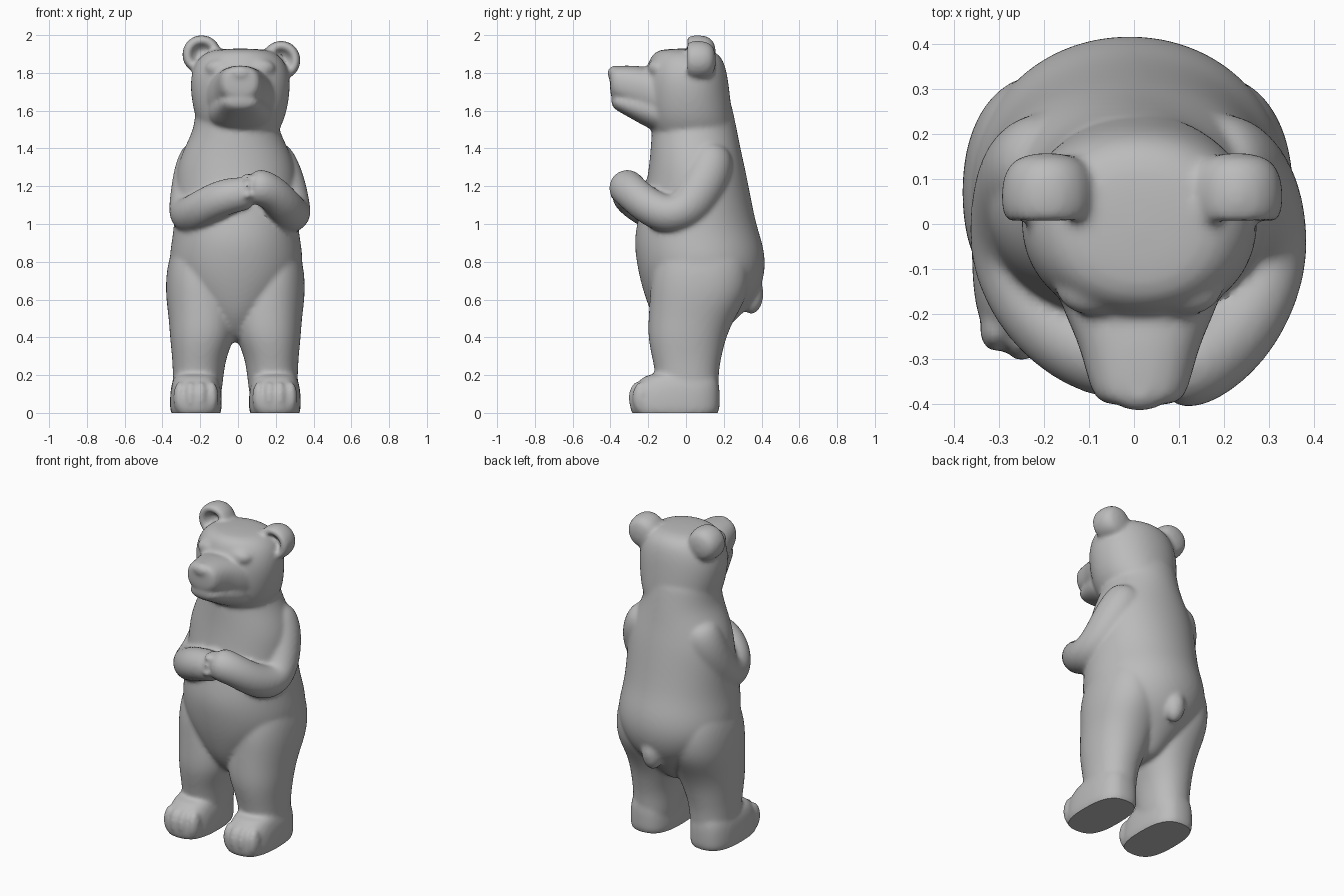
import bpy
import bmesh
from math import cos, sin, tau, copysign
from mathutils import Vector, Quaternion, Matrix

cube = bpy.data.objects.get("Cube")
if cube:
    bpy.data.objects.remove(cube, do_unlink=True)

SIDES = 24
bm = bmesh.new()


def oval(power=2.0):
    """Unit outline, rounder or boxier depending on the power."""
    pts = []
    for i in range(SIDES):
        c, s = cos(tau * i / SIDES), sin(tau * i / SIDES)
        pts.append((copysign(abs(c) ** (2 / power), c) * 1.015,
                    copysign(abs(s) ** (2 / power), s) * 1.015))
    return pts


def bridge(rings):
    """Skin a list of point rings into a closed form."""
    loops = [[bm.verts.new(p) for p in ring] for ring in rings]
    faces = [bm.faces.new(loops[0][::-1]), bm.faces.new(loops[-1])]
    for a, b in zip(loops, loops[1:]):
        for i in range(SIDES):
            j = (i + 1) % SIDES
            faces.append(bm.faces.new((a[i], a[j], b[j], b[i])))
    bmesh.ops.recalc_face_normals(bm, faces=faces)


def stack(cx, levels, power=2.0):
    """Upright form: levels are (z, half width, front y, back y)."""
    bridge([[(cx + w * u, (f + b) / 2 + (b - f) / 2 * v, z)
             for u, v in oval(power)] for z, w, f, b in levels])


def snout(cx, levels, power=2.0):
    """Forward form: levels are (y, half width, bottom z, top z)."""
    bridge([[(cx + w * u, y, (lo + hi) / 2 + (hi - lo) / 2 * v)
             for u, v in oval(power)] for y, w, lo, hi in levels])


def limb(path):
    """Round tube through (x, y, z, radius) points."""
    pts = [Vector(p[:3]) for p in path]
    last, turn, rings = Vector((0, 0, 1)), Quaternion(), []
    for i, p in enumerate(pts):
        way = (pts[min(i + 1, len(pts) - 1)] - pts[max(i - 1, 0)]).normalized()
        turn = last.rotation_difference(way) @ turn
        last = way
        r = path[i][3]
        rings.append([p + turn @ Vector((u * r, v * r, 0)) for u, v in oval()])
    bridge(rings)


def lump(center, size):
    """Ellipsoid."""
    m = Matrix.Translation(center) @ Matrix.Diagonal((*size, 1))
    bmesh.ops.create_uvsphere(bm, u_segments=16, v_segments=12, radius=1.02, matrix=m)


# Torso and neck
stack(-0.01, [(0.37, 0.06, -0.06, 0.14), (0.44, 0.12, -0.13, 0.21),
              (0.52, 0.19, -0.18, 0.29), (0.60, 0.27, -0.21, 0.365),
              (0.70, 0.335, -0.24, 0.408), (0.80, 0.355, -0.26, 0.42),
              (0.90, 0.34, -0.272, 0.403), (1.0, 0.325, -0.26, 0.368),
              (1.2, 0.32, -0.21, 0.33), (1.3, 0.312, -0.195, 0.31),
              (1.4, 0.275, -0.185, 0.287), (1.5, 0.222, -0.18, 0.268),
              (1.6, 0.215, -0.17, 0.247), (1.7, 0.2, -0.12, 0.225)], 2.05)

# Tail
lump((-0.01, 0.345, 0.63), (0.065, 0.066, 0.105))

# Legs, feet and toes
for side, shift in ((-1, 0), (1, -0.028)):
    leg = [(-0.03, 0.12, -0.15, 0.175), (0.2, 0.132, -0.158, 0.167),
           (0.3, 0.143, -0.18, 0.187), (0.4, 0.17, -0.2, 0.21),
           (0.5, 0.181, -0.197, 0.255), (0.6, 0.189, -0.19, 0.315),
           (0.7, 0.183, -0.185, 0.335), (0.82, 0.165, -0.16, 0.325),
           (0.95, 0.12, -0.1, 0.27)]
    slant = [0.22, 0.211, 0.205, 0.189, 0.184, 0.19, 0.199, 0.202, 0.19]
    bridge([[(side * c + shift + w * u, (f + b) / 2 + (b - f) / 2 * v, z)
             for u, v in oval(2.2)] for c, (z, w, f, b) in zip(slant, leg)])
    foot_x = side * 0.223 + shift
    stack(foot_x, [(-0.05, 0.133, -0.285, 0.174), (0.05, 0.137, -0.3, 0.177),
                   (0.12, 0.134, -0.285, 0.177), (0.175, 0.122, -0.245, 0.17),
                   (0.215, 0.1, -0.19, 0.15)], 2.7)
    for i in range(4):
        step = i - 1.5
        lump((foot_x + step * 0.056, -0.257 + 0.01 * step * step, 0.08),
             (0.036, 0.05, 0.085))

# Folded arms, the left paw resting over the right
limb([(-0.17, 0.14, 1.43, 0.10), (-0.205, 0.13, 1.31, 0.127),
      (-0.23, 0.08, 1.18, 0.125), (-0.25, 0.0, 1.07, 0.117),
      (-0.258, -0.09, 1.035, 0.105), (-0.21, -0.2, 1.07, 0.097),
      (-0.1, -0.285, 1.135, 0.097), (0.0, -0.305, 1.16, 0.093),
      (0.09, -0.295, 1.16, 0.08)])
limb([(0.15, 0.14, 1.42, 0.10), (0.198, 0.13, 1.3, 0.127),
      (0.24, 0.075, 1.18, 0.125), (0.267, 0.0, 1.07, 0.118),
      (0.28, -0.09, 1.04, 0.107), (0.25, -0.2, 1.09, 0.097),
      (0.185, -0.285, 1.165, 0.092), (0.12, -0.318, 1.198, 0.098),
      (0.06, -0.32, 1.198, 0.086)])
for i in range(3):
    lump((0.05, -0.335 - 0.008 * i, 1.24 - 0.043 * i), (0.032, 0.055, 0.026))

# Head
stack(0.012, [(1.44, 0.17, -0.15, 0.23), (1.51, 0.212, -0.19, 0.245),
              (1.58, 0.242, -0.212, 0.243), (1.7, 0.262, -0.22, 0.229),
              (1.78, 0.26, -0.215, 0.219), (1.85, 0.24, -0.2, 0.203),
              (1.9, 0.197, -0.177, 0.175), (1.93, 0.13, -0.13, 0.11)], 2.1)

# Muzzle, lower jaw and nose
snout(0.012, [(-0.08, 0.2, 1.52, 1.80), (-0.18, 0.175, 1.55, 1.826),
              (-0.26, 0.135, 1.60, 1.838), (-0.34, 0.115, 1.64, 1.838),
              (-0.385, 0.1, 1.66, 1.836), (-0.404, 0.075, 1.685, 1.828)], 2.4)
snout(0.012, [(-0.08, 0.19, 1.46, 1.70), (-0.2, 0.16, 1.507, 1.70),
              (-0.28, 0.125, 1.553, 1.695), (-0.35, 0.1, 1.592, 1.69),
              (-0.398, 0.07, 1.62, 1.685)], 2.2)
lump((0.012, -0.38, 1.798), (0.058, 0.037, 0.04))

# Brows
for side in (-1, 1):
    lump((0.012 + side * 0.1, -0.148, 1.825), (0.085, 0.056, 0.05))

# Ears with hollow fronts
for ear_x, ear_z in ((-0.192, 1.897), (0.228, 1.867)):
    bridge([[(ear_x + r * u, y, ear_z + r * v) for u, v in oval()]
            for y, r in ((0.055, 0.02), (0.045, 0.042), (0.015, 0.057), (-0.002, 0.075),
                         (0.01, 0.096), (0.05, 0.104), (0.105, 0.1),
                         (0.145, 0.078), (0.158, 0.03))])

# Blend every part into one carved form
mesh = bpy.data.meshes.new("carved_bear")
bm.to_mesh(mesh)
bm.free()
bear = bpy.data.objects.new("carved_bear", mesh)
bpy.context.collection.objects.link(bear)
bear.modifiers.new("round", 'SUBSURF').levels = 2
blend = bear.modifiers.new("blend", 'REMESH')
blend.mode = 'VOXEL'
blend.voxel_size = 0.012
soften = bear.modifiers.new("soften", 'SMOOTH')
soften.factor = 0.5
soften.iterations = 8
graph = bpy.context.evaluated_depsgraph_get()
solid = bpy.data.meshes.new_from_object(bear.evaluated_get(graph))
bear.modifiers.clear()
bear.data = solid
solid.name = "carved_bear"
bpy.data.meshes.remove(mesh)

# Flat soles
bm = bmesh.new()
bm.from_mesh(solid)
cut = bmesh.ops.bisect_plane(bm, geom=bm.verts[:] + bm.edges[:] + bm.faces[:],
                             plane_co=(0, 0, 0), plane_no=(0, 0, 1), clear_inner=True)
rim = [e for e in cut["geom_cut"] if isinstance(e, bmesh.types.BMEdge)]
bmesh.ops.edgeloop_fill(bm, edges=rim)
bmesh.ops.recalc_face_normals(bm, faces=bm.faces[:])
bm.to_mesh(solid)
bm.free()

# Single plain colour
grey = bpy.data.materials.new("plain_grey")
grey.use_nodes = True
tone = (0.5, 0.5, 0.5, 1)
grey.diffuse_color = tone
grey.node_tree.nodes["Principled BSDF"].inputs["Base Color"].default_value = tone
solid.materials.clear()
solid.materials.append(grey)

bpy.ops.object.select_all(action='DESELECT')
bear.select_set(True)
bpy.context.view_layer.objects.active = bear
bpy.ops.object.shade_smooth_by_angle(angle=0.7)
